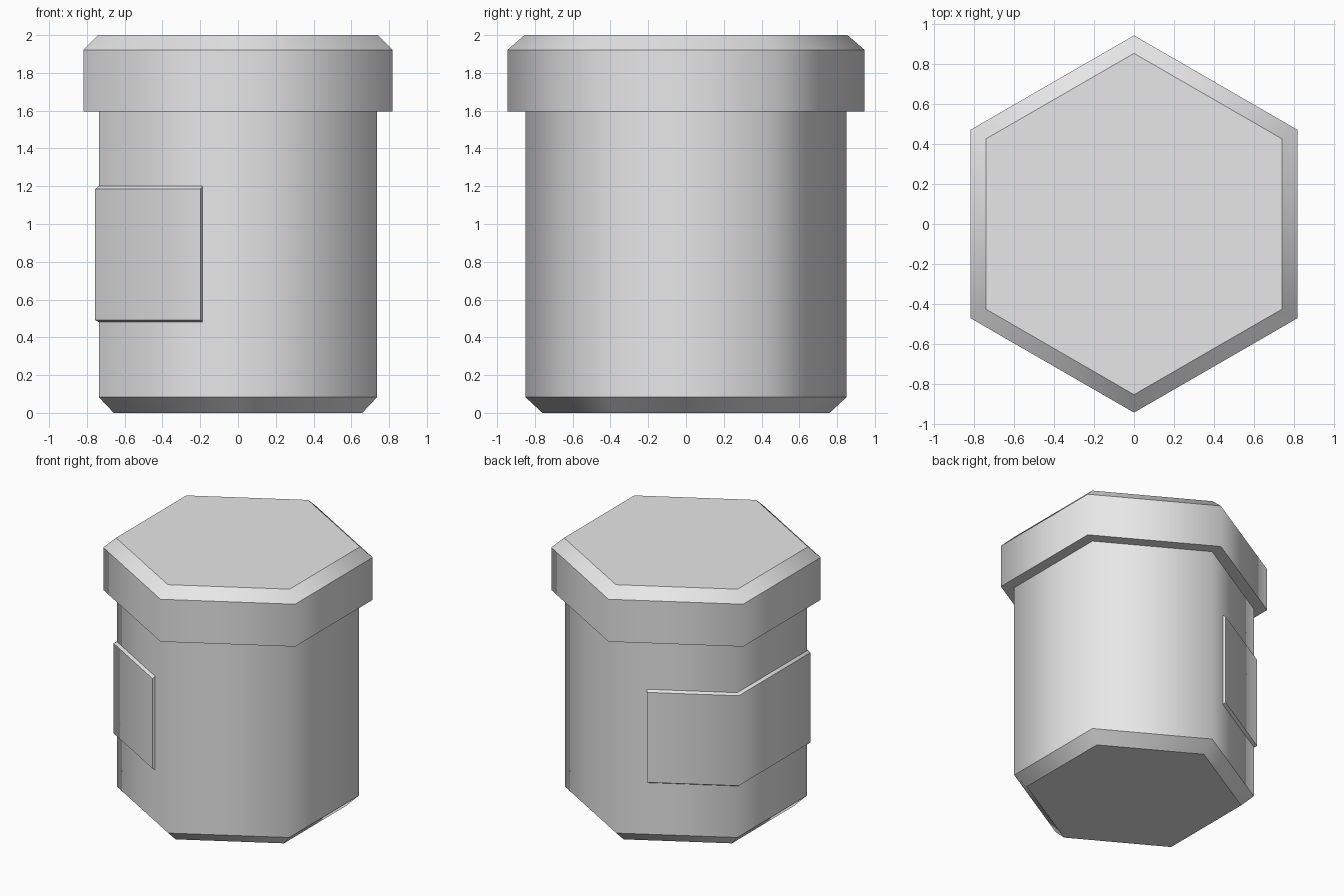
import bpy
import bmesh
from math import cos, sin, radians
from mathutils import Vector

cube = bpy.data.objects.get("Cube")
if cube:
    bpy.data.objects.remove(cube, do_unlink=True)

grey = bpy.data.materials.new("plain_grey")
grey.use_nodes = True
grey.diffuse_color = (0.8, 0.8, 0.8, 1)
grey.node_tree.nodes["Principled BSDF"].inputs["Base Color"].default_value = (0.8, 0.8, 0.8, 1)


def corner(angle, radius, z=0.0):
    a = radians(angle)
    return Vector((radius * cos(a), radius * sin(a), z))


def loft(name, rings):
    """Skin closed rings, cap both ends; smooth round the corners, crisp rims."""
    bm = bmesh.new()
    loops = [[bm.verts.new(p) for p in ring] for ring in rings]
    n = len(loops[0])
    for low, high in zip(loops, loops[1:]):
        for i in range(n):
            j = (i + 1) % n
            bm.faces.new((low[i], low[j], high[j], high[i]))
    bm.faces.new(loops[0][::-1])
    bm.faces.new(loops[-1])
    bmesh.ops.recalc_face_normals(bm, faces=bm.faces)
    for face in bm.faces:
        face.smooth = True
    for edge in bm.edges:
        a, b = edge.verts
        level = abs(a.co.z - b.co.z) < 1e-4
        edge.smooth = not level and edge.calc_face_angle(0) < radians(70)
    mesh = bpy.data.meshes.new(name)
    bm.to_mesh(mesh)
    bm.free()
    mesh.materials.append(grey)
    obj = bpy.data.objects.new(name, mesh)
    bpy.context.collection.objects.link(obj)
    return obj


def hex_prism(name, profile):
    return loft(name, [[corner(30 + 60 * i, r, z) for i in range(6)] for r, z in profile])


# Body with a chamfered foot, and an overhanging lid with a chamfered top
hex_prism("jar_body", [(0.76, 0), (0.85, 0.083), (0.85, 1.6)])
hex_prism("jar_lid", [(0.945, 1.595), (0.945, 1.922), (0.855, 2.0)])

# Label wrapped around three sides, slightly raised and tapered at top and bottom
RADIUS, RAISE, REACH = 0.85, 0.02, 0.745
back, front = corner(150, RADIUS), corner(210, RADIUS)
inner = [back.lerp(corner(90, RADIUS), REACH), back, front,
         front.lerp(corner(270, RADIUS), REACH)]
outer = [inner[0] + corner(120, RAISE),
         corner(150, RADIUS + RAISE / cos(radians(30))),
         corner(210, RADIUS + RAISE / cos(radians(30))),
         inner[3] + corner(240, RAISE)]


def label_ring(inner_z, outer_z):
    return ([p + Vector((0, 0, outer_z)) for p in outer]
            + [p + Vector((0, 0, inner_z)) for p in reversed(inner)])


label = loft("label", [label_ring(0.48, 0.492), label_ring(1.2, 1.186)])

# Split the label's bent end caps into clean quads
bm = bmesh.new()
bm.from_mesh(label.data)
caps = [f for f in bm.faces if len(f.verts) > 4]
bmesh.ops.delete(bm, geom=caps, context='FACES_ONLY')
bm.verts.ensure_lookup_table()
for start in (0, 8):
    for i in range(3):
        quad = [bm.verts[start + k] for k in (i, i + 1, 6 - i, 7 - i)]
        bm.faces.new(quad).smooth = True
bmesh.ops.recalc_face_normals(bm, faces=bm.faces)
bm.to_mesh(label.data)
bm.free()
